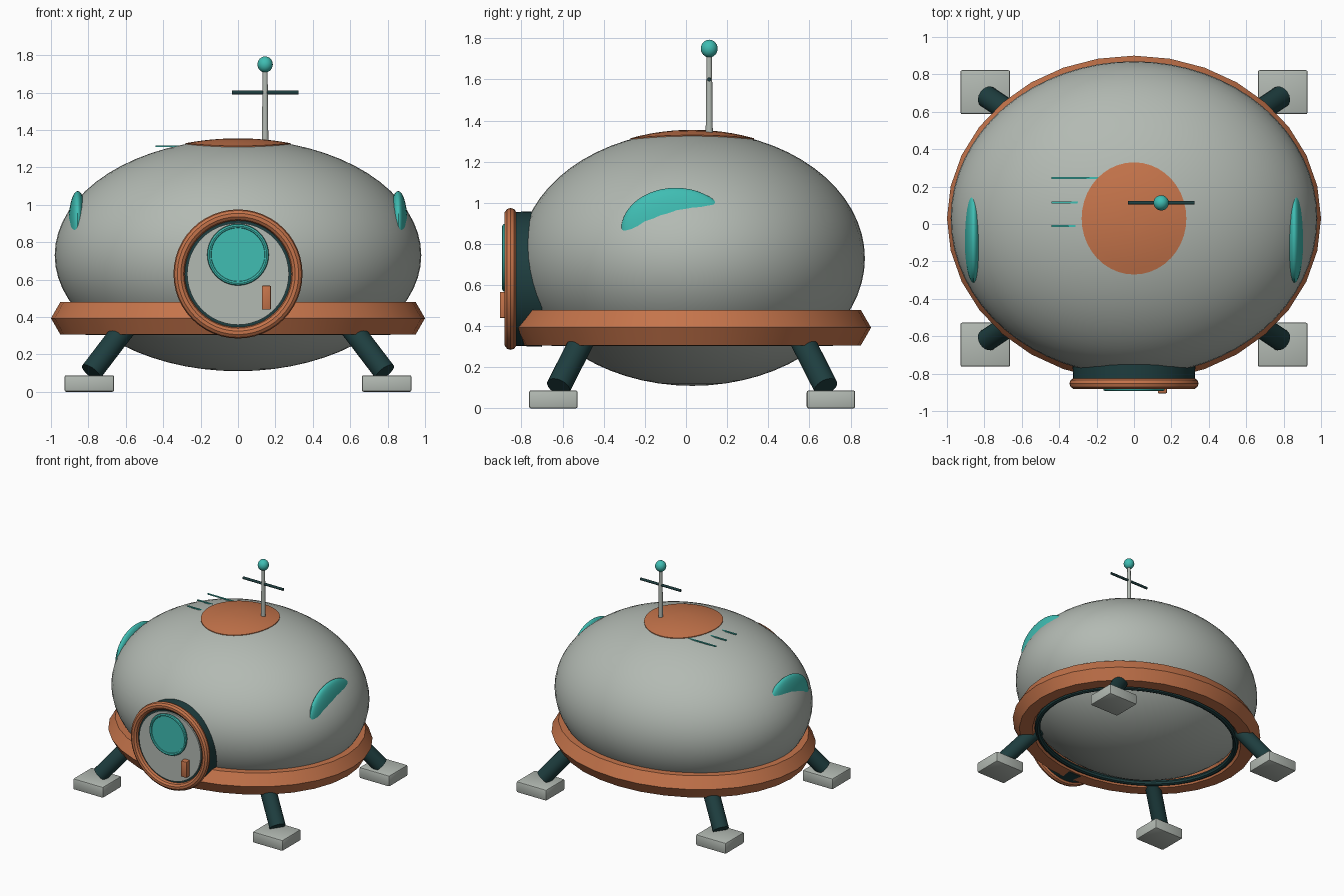
import bpy, bmesh, math
from mathutils import Vector, Matrix

if "Cube" in bpy.data.objects:
    bpy.data.objects.remove(bpy.data.objects["Cube"])

CY = 0.03  # hull centre in y


def material(name, rgb):
    m = bpy.data.materials.new(name)
    m.diffuse_color = (*rgb, 1)
    m.use_nodes = True
    m.node_tree.nodes["Principled BSDF"].inputs["Base Color"].default_value = m.diffuse_color
    return m


GREY = material("pale_grey", (0.45, 0.49, 0.45))
COPPER = material("copper", (0.56, 0.175, 0.07))
TEAL = material("teal", (0.05, 0.51, 0.45))
DARK = material("dark_teal", (0.013, 0.048, 0.05))


def finish(name, bm, mat, angle=35):
    bmesh.ops.recalc_face_normals(bm, faces=bm.faces)
    me = bpy.data.meshes.new(name)
    bm.to_mesh(me)
    bm.free()
    me.materials.append(mat)
    ob = bpy.data.objects.new(name, me)
    bpy.context.collection.objects.link(ob)
    bpy.ops.object.select_all(action='DESELECT')
    ob.select_set(True)
    bpy.context.view_layer.objects.active = ob
    bpy.ops.object.shade_smooth_by_angle(angle=math.radians(angle))
    return ob


def ellipsoid(name, c, r, mat, u=32, v=16):
    bm = bmesh.new()
    bmesh.ops.create_uvsphere(bm, u_segments=u, v_segments=v, radius=1,
                              matrix=Matrix.Translation(c) @ Matrix.Diagonal((*r, 1)))
    return finish(name, bm, mat)


def rod(name, a, b, r1, r2, mat, n=24):
    a, b = Vector(a), Vector(b)
    d = b - a
    rot = d.to_track_quat('Z', 'Y').to_matrix().to_4x4()
    bm = bmesh.new()
    bmesh.ops.create_cone(bm, cap_ends=True, segments=n, radius1=r1, radius2=r2,
                          depth=d.length, matrix=Matrix.Translation((a + b) / 2) @ rot)
    return finish(name, bm, mat)


def box(name, lo, hi, mat, bevel=0):
    lo, hi = Vector(lo), Vector(hi)
    bm = bmesh.new()
    bmesh.ops.create_cube(bm, size=1, matrix=Matrix.Translation((lo + hi) / 2)
                          @ Matrix.Diagonal((*(hi - lo), 1)))
    if bevel:
        bmesh.ops.bevel(bm, geom=bm.edges[:], offset=bevel, segments=2,
                        affect='EDGES', profile=0.5)
    return finish(name, bm, mat)


def ring(name, c, rx, ry, tube, mat, n, sides, upright=False):
    """Tube swept round an ellipse, lying flat or standing to face the front."""
    bm = bmesh.new()
    rows = []
    for i in range(n):
        t = math.tau * i / n
        centre = Vector((rx * math.cos(t), ry * math.sin(t), 0))
        out = Vector((math.cos(t) / rx, math.sin(t) / ry, 0)).normalized()
        row = []
        for j in range(sides):
            p = math.tau * j / sides
            q = centre + out * tube * math.cos(p) + Vector((0, 0, tube * math.sin(p)))
            if upright:
                q = Vector((q.x, -q.z, q.y))
            row.append(bm.verts.new(q + Vector(c)))
        rows.append(row)
    for i in range(n):
        a, b = rows[i], rows[(i + 1) % n]
        for j in range(sides):
            k = (j + 1) % sides
            bm.faces.new((a[j], b[j], b[k], a[k]))
    return finish(name, bm, mat)


# Hull and its skirt rings
ellipsoid("hull", (0, CY, 0.73), (0.98, 0.84, 0.62), GREY, 64, 32)
ring("skirt_ring", (0, CY, 0.393), 0.90, 0.77, 0.10, COPPER, 32, 6)
ring("under_ring", (0, CY, 0.325), 0.81, 0.68, 0.022, DARK, 48, 8)

# Roof cap: thin shell following the hull top
bm = bmesh.new()
rows = []
for k in range(1, 7):
    s = k / 6
    row = []
    for i in range(40):
        t = math.tau * i / 40
        x, y = 0.28 * s * math.cos(t), 0.30 * s * math.sin(t)
        z = 0.735 + 0.62 * math.sqrt(1 - (x / 0.98) ** 2 - (y / 0.84) ** 2)
        row.append(bm.verts.new((x, y + CY, z)))
    rows.append(row)
rows.append([bm.verts.new(v.co - Vector((0, 0, 0.015))) for v in rows[-1]])
bm.faces.new(rows[0])
for a, b in zip(rows, rows[1:]):
    for i in range(40):
        k = (i + 1) % 40
        bm.faces.new((a[i], b[i], b[k], a[k]))
finish("roof_cap", bm, COPPER)

# Roof stripes
for i, (y, end) in enumerate([(0.245, -0.19), (0.115, -0.27), (-0.01, -0.29)]):
    box(f"roof_stripe_{i + 1}", (-0.44, y - 0.005, 1.308), (end, y + 0.005, 1.316), TEAL)

# Antenna
AX, AY = 0.145, 0.113
rod("antenna_mast", (AX, AY, 1.28), (AX, AY, 1.74), 0.018, 0.013, GREY, 16)
rod("antenna_crossbar", (AX - 0.178, AY, 1.6), (AX + 0.178, AY, 1.6), 0.01, 0.01, DARK, 12)
ellipsoid("antenna_ball", (AX, AY, 1.75), (0.041, 0.041, 0.043), TEAL, 20, 12)

# Round front hatch
DZ = 0.63
rod("hatch_collar", (0, -0.70, DZ), (0, -0.85, DZ), 0.33, 0.325, DARK, 48)
ring("hatch_rim", (0, -0.853, DZ), 0.315, 0.315, 0.03, COPPER, 48, 10, True)
rod("hatch_door", (0, -0.82, DZ), (0, -0.862, DZ), 0.272, 0.272, GREY, 48)
rod("hatch_window", (0, -0.84, 0.733), (0, -0.886, 0.733), 0.155, 0.155, TEAL, 40)
ring("hatch_window_rim", (0, -0.882, 0.733), 0.153, 0.153, 0.012, TEAL, 40, 8, True)
box("hatch_handle", (0.128, -0.905, 0.44), (0.176, -0.85, 0.567), COPPER, 0.004)

# Side windows, landing legs and feet
for sx, side in ((1, "right"), (-1, "left")):
    ellipsoid(f"{side}_window", (sx * 0.857, -0.05, 0.87), (0.052, 0.265, 0.203), TEAL, 40, 24)
    for sy, end in ((-1, "front"), (1, "back")):
        rod(f"{end}_{side}_leg", (sx * 0.785, CY + sy * 0.65, 0.105),
            (sx * 0.56, CY + sy * 0.50, 0.40), 0.06, 0.06, DARK, 20)
        y = CY + sy * 0.675
        box(f"{end}_{side}_foot", (sx * 0.795 - 0.133, y - 0.118, 0),
            (sx * 0.795 + 0.133, y + 0.118, 0.088), GREY, 0.01)
